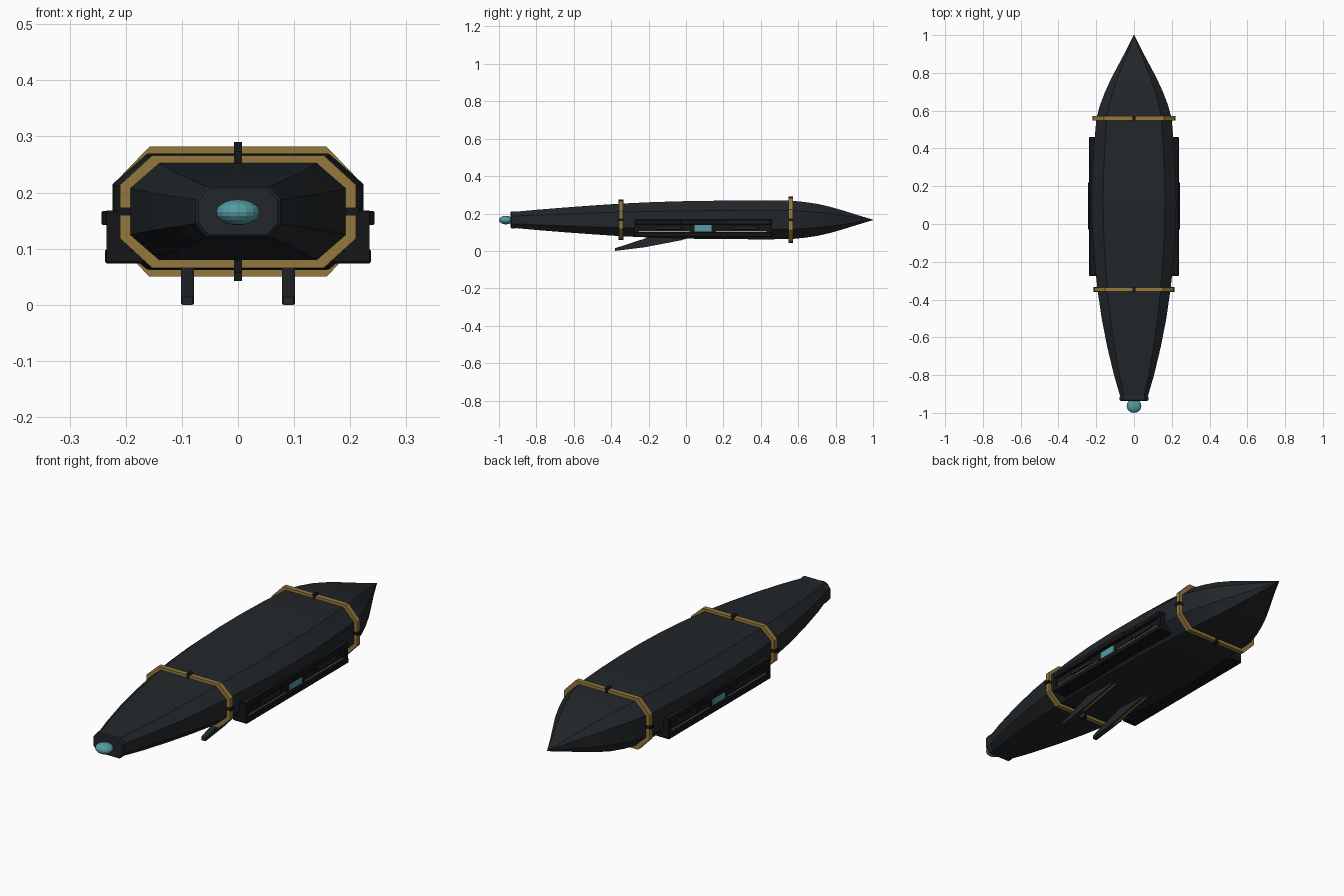
import bpy, bmesh, math
from mathutils import Matrix

if "Cube" in bpy.data.objects:
    bpy.data.objects.remove(bpy.data.objects["Cube"])


def mat(name, col):
    m = bpy.data.materials.new(name)
    m.diffuse_color = (*col, 1)
    m.use_nodes = True
    m.node_tree.nodes["Principled BSDF"].inputs["Base Color"].default_value = m.diffuse_color
    return m


HULL = mat("hull_dark", (0.016, 0.020, 0.023))
BLACK = mat("trim_black", (0.008, 0.008, 0.010))
GOLD = mat("gold", (0.30, 0.19, 0.045))
CYAN = mat("cyan_glow", (0.09, 0.33, 0.36))
SILVER = mat("silver", (0.35, 0.33, 0.29))
CZ = 0.166


def finish(bm, name, material):
    bmesh.ops.recalc_face_normals(bm, faces=bm.faces)
    me = bpy.data.meshes.new(name)
    bm.to_mesh(me)
    bm.free()
    ob = bpy.data.objects.new(name, me)
    bpy.context.collection.objects.link(ob)
    me.materials.append(material)
    return ob


def octagon(hw, hh, y, fx=0.73, fz=0.48):
    q = [(hw, -hh * fz), (hw, hh * fz), (hw * fx, hh), (-hw * fx, hh),
         (-hw, hh * fz), (-hw, -hh * fz), (-hw * fx, -hh), (hw * fx, -hh)]
    return [(x, y, CZ + z) for x, z in q]


def loft(name, sections, material, closed=False):
    bm = bmesh.new()
    loops = [[bm.verts.new(p) for p in s] for s in sections]
    n = len(loops[0])
    pairs = list(zip(loops, loops[1:]))
    if closed:
        pairs.append((loops[-1], loops[0]))
    for a, b in pairs:
        for i in range(n):
            j = (i + 1) % n
            bm.faces.new((a[i], a[j], b[j], b[i]))
    if not closed:
        bm.faces.new(loops[0])
        bm.faces.new(loops[-1])
    return finish(bm, name, material)


def box(name, x, y, z, material, bevel=0.0):
    bm = bmesh.new()
    size = (x[1] - x[0], y[1] - y[0], z[1] - z[0])
    mid = (sum(x) / 2, sum(y) / 2, sum(z) / 2)
    bmesh.ops.create_cube(bm, size=1, matrix=Matrix.Translation(mid) @ Matrix.Diagonal((*size, 1)))
    if bevel:
        bmesh.ops.bevel(bm, geom=bm.edges[:], offset=bevel, segments=1, affect='EDGES')
    return finish(bm, name, material)


def pair(name, x, y, z, material, bevel=0.0):
    box(name + "_right", x, y, z, material, bevel)
    box(name + "_left", (-x[1], -x[0]), y, z, material, bevel)


# Faceted hull: (y, half width, half height)
stations = [(-0.93, .068, .042), (-0.8, .106, .054), (-0.65, .142, .066), (-0.5, .171, .077),
            (-0.35, .193, .087), (-0.2, .209, .094), (-0.05, .220, .099), (0.1, .224, .102),
            (0.25, .222, .103), (0.4, .213, .104), (0.56, .199, .103), (0.63, .180, .096),
            (0.7, .153, .086), (0.77, .121, .070), (0.84, .084, .050), (0.92, .041, .025),
            (1.0, .001, .001)]
loft("hull", [octagon(w, h, y) for y, w, h in stations], HULL)

# Front collar and glowing lens
loft("front_collar", [octagon(.070, .042, -.937), octagon(.076, .046, -.932),
                      octagon(.076, .046, -.918), octagon(.072, .043, -.905)], HULL)
bm = bmesh.new()
bmesh.ops.create_uvsphere(bm, u_segments=16, v_segments=10, radius=1,
                          matrix=Matrix.Translation((0, -.963, .165)) @ Matrix.Diagonal((.039, .037, .023, 1)))
finish(bm, "front_lens", CYAN)

# Gold bands with black clips on the four sides
for name, y, w, h in (("front_band", -.347, .210, .100), ("rear_band", .56, .216, .116)):
    t = .011
    iw, ih = w - .018, h - .016
    loft(name, [octagon(w, h, y - t), octagon(w, h, y + t),
                octagon(iw, ih, y + t), octagon(iw, ih, y - t)], GOLD, closed=True)
    yr = (y - .013, y + .013)
    pair(name + "_side_clip", (w - .02, w + .005), yr, (CZ - .007, CZ + .007), BLACK)
    box(name + "_top_clip", (-.007, .007), yr, (CZ + h - .016, CZ + h + .008), BLACK)
    box(name + "_bottom_clip", (-.007, .007), yr, (CZ - h - .008, CZ - h + .016), BLACK)

# Side equipment bays
pair("bay_back", (.17, .226), (-.265, .455), (.075, .165), BLACK)
pair("bay_lower_rail", (.165, .237), (-.275, .46), (.074, .099), BLACK, .003)
pair("bay_upper_rail", (.20, .237), (-.275, .46), (.142, .168), BLACK, .003)
for i, y in enumerate((-.275, .445)):
    pair(f"bay_end_{i}", (.19, .234), (y, y + .015), (.085, .16), BLACK)
pair("bay_clamp", (.22, .243), (-.03, .22), (.142, .167), BLACK, .002)
pair("bay_light", (.22, .231), (.045, .135), (.104, .138), CYAN)
for i, (a, b) in enumerate(((-.25, .02), (.16, .43))):
    pair(f"bay_strip_{i}", (.222, .229), (a, b), (.102, .106), SILVER)
    pair(f"bay_block_{i}", (.222, .231), (a + .09, b - .04), (.114, .134), HULL, .003)
for i in range(16):
    y = .19 + i * .016
    pair(f"bay_rib_{i}", (.23, .239), (y, y + .007), (.146, .162), HULL)

# Swept landing blades with gold lower edge
for side, sx in (("right", 1), ("left", -1)):
    prof = [(-.38, .0), (-.38, .014), (-.22, .066), (-.14, .095), (.03, .08), (0, .064), (-.25, .016)]
    secs = []
    for dx, s in ((-.012, .96), (-.009, 1), (.009, 1), (.012, .96)):
        secs.append([(sx * .09 + dx, -.17 + (y + .17) * s, .04 + (z - .04) * s) for y, z in prof])
    loft("landing_blade_" + side, secs, HULL)
    edge = [(-.24, .016), (-.24, .019), (-.02, .062), (-.02, .058)]
    loft("blade_edge_" + side, [[(sx * .09 + dx, y, z) for y, z in edge] for dx in (-.004, .004)], GOLD)
